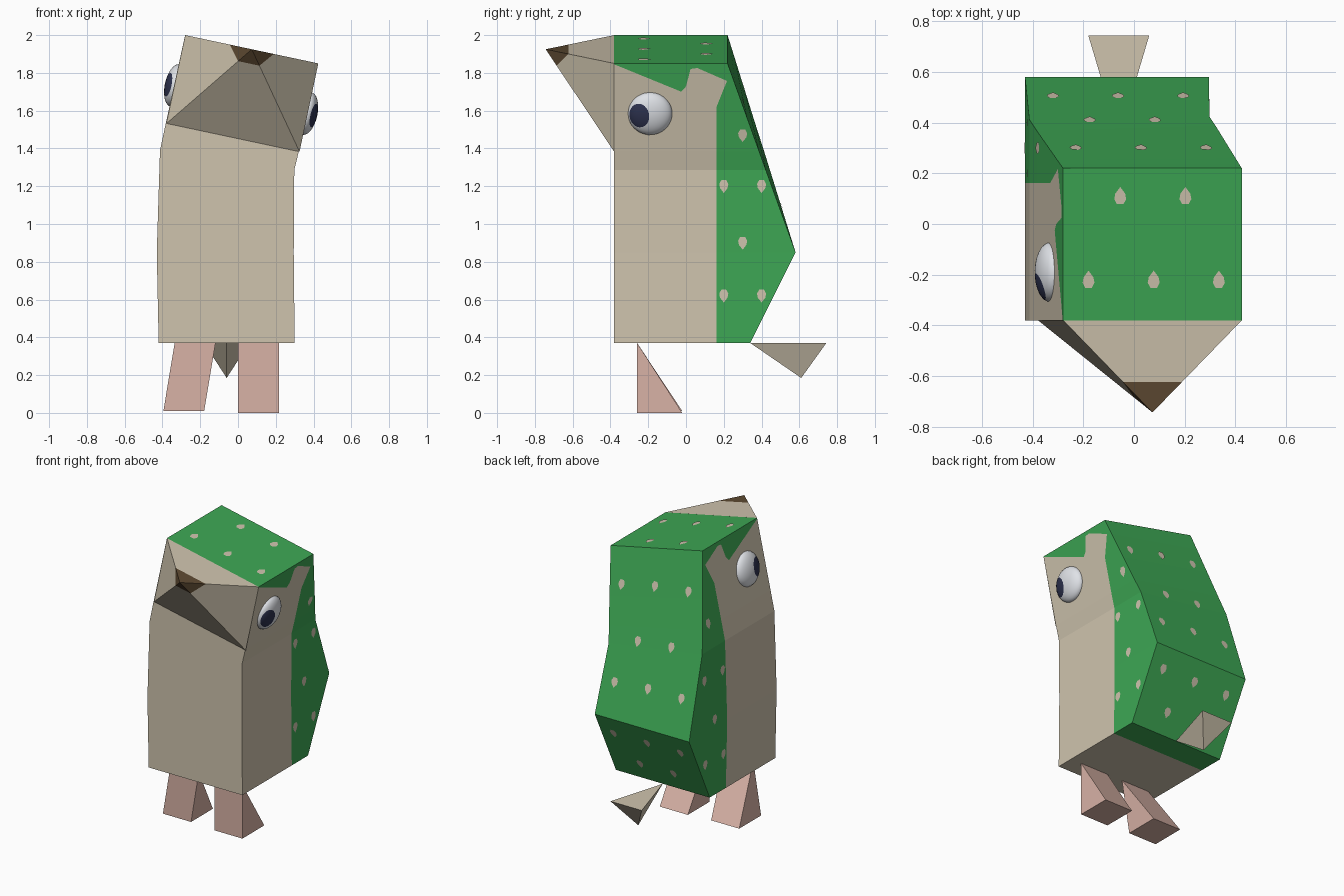
import bpy, bmesh, math
from mathutils import Vector, Matrix
from mathutils.bvhtree import BVHTree

if "Cube" in bpy.data.objects:
    bpy.data.objects.remove(bpy.data.objects["Cube"])


def material(name, rgb):
    m = bpy.data.materials.new(name)
    m.diffuse_color = [((c / 255 + 0.055) / 1.055) ** 2.4 for c in rgb] + [1]
    m.use_nodes = True
    m.node_tree.nodes["Principled BSDF"].inputs["Base Color"].default_value = m.diffuse_color
    return m


TAN = material("tan", (207, 196, 174))
GREEN = material("green", (61, 167, 84))
BROWN = material("dark brown", (94, 74, 50))
PINK = material("pink", (216, 178, 166))
WHITE = material("eye white", (226, 229, 234))
NAVY = material("navy", (46, 51, 80))


def finish(bm, name, mats, fix=True):
    if fix:
        bmesh.ops.recalc_face_normals(bm, faces=bm.faces)
    me = bpy.data.meshes.new(name)
    bm.to_mesh(me)
    bm.free()
    for m in mats:
        me.materials.append(m)
    ob = bpy.data.objects.new(name, me)
    bpy.context.collection.objects.link(ob)
    return ob


def hull(name, points, mat):
    bm = bmesh.new()
    for p in points:
        bm.verts.new(p)
    bmesh.ops.convex_hull(bm, input=bm.verts)
    return finish(bm, name, [mat])


def cut(bm, co, no):
    bmesh.ops.bisect_plane(bm, geom=bm.verts[:] + bm.edges[:] + bm.faces[:],
                           plane_co=co, plane_no=no, dist=1e-5)


# Tilted head frame: origin at the middle of the crown's front edge height
TILT = math.radians(12)
U = Vector((math.cos(TILT), 0, -math.sin(TILT)))
V = Vector((math.sin(TILT), 0, math.cos(TILT)))
Y = Vector((0, 1, 0))
CROWN = Vector((0.073, 0, 1.925))
FRONT = -0.38


def head(u, y, v):
    return CROWN + U * u + Y * y + V * v


# Body: stacked four-sided rings (left x, left z, right x, right z, left back y, right back y)
rings = [(-0.42, 0.37, 0.30, 0.37, 0.34, 0.34),
         (-0.43, 0.85, 0.295, 0.85, 0.58, 0.58),
         (-0.413, 1.39, 0.298, 1.285, 0.412, 0.423),
         (-0.383, 1.53, 0.322, 1.385, 0.367, 0.387),
         (-0.28, 2.0, 0.425, 1.85, 0.22, 0.22)]
bm = bmesh.new()
loops = []
for xl, zl, xr, zr, yl, yr in rings:
    loops.append([bm.verts.new(p) for p in ((xl, FRONT, zl), (xr, FRONT, zr),
                                            (xr, yr, zr), (xl, yl, zl))])
for a, b in zip(loops, loops[1:]):
    for i in range(4):
        j = (i + 1) % 4
        bm.faces.new((a[i], a[j], b[j], b[i]))
bm.faces.new(loops[0][::-1])
bm.faces.new(loops[-1])
bmesh.ops.recalc_face_normals(bm, faces=bm.faces)
tree = BVHTree.FromBMesh(bm)

# Cut the body along the outline of the tan mask (y, head height), then colour inside it
mask = [(-0.5, -0.005), (-0.38, -0.005), (-0.026, -0.153), (0.0, -0.125), (0.024, -0.03),
        (0.06, -0.025), (0.217, -0.095), (0.162, -0.235), (0.162, -3), (-0.5, -3)]
for (y0, v0), (y1, v1) in zip(mask[1:8], mask[2:9]):
    cut(bm, head(0, y0, v0), U.cross(Y * (y1 - y0) + V * (v1 - v0)))


def in_mask(y, v):
    inside = False
    for (y0, v0), (y1, v1) in zip(mask, mask[1:] + mask[:1]):
        if (v0 > v) != (v1 > v) and y < y0 + (v - v0) * (y1 - y0) / (v1 - v0):
            inside = not inside
    return inside


for f in bm.faces:
    c = f.calc_center_median()
    f.material_index = 0 if in_mask(c.y, (c - CROWN).dot(V)) else 1
finish(bm, "body", [TAN, GREEN])

# Beak: pyramid on the front of the head, with a dark tip
tl, tr = head(-0.36, FRONT, 0), head(0.36, FRONT, 0)
bl, br = head(-0.36, FRONT, -0.478), head(0.36, FRONT, -0.478)
tip = head(0, -0.743, 0)
bm = bmesh.new()
v = [bm.verts.new(p) for p in (tl, bl, br, tr, tip)]
for i in range(4):
    bm.faces.new((v[i], v[(i + 1) % 4], v[4]))
bm.faces.new(v[:4])
p, q, r = tl.lerp(tip, 0.67), tr.lerp(tip, 0.67), bl.lerp(tip, 0.84)
no = (q - p).cross(r - p)
if no.dot(tip - p) < 0:
    no.negate()
cut(bm, p, no)
for f in bm.faces:
    f.material_index = int((f.calc_center_median() - p).dot(no) > 1e-6)
finish(bm, "beak", [TAN, BROWN])

# Eyes: flattened balls, poles turned to the pupils
frame = Matrix((U, Y, V)).transposed().to_4x4()
for side, label in ((-1, "left"), (1, "right")):
    bm = bmesh.new()
    bmesh.ops.create_uvsphere(bm, u_segments=32, v_segments=16, radius=1)
    for f in bm.faces:
        f.material_index = int(f.calc_center_median().z > math.cos(math.radians(33.75)))
        f.smooth = True
    a = math.radians(36)
    look = Vector((side * math.cos(a), -math.sin(a), -0.03))
    turn = look.to_track_quat('Z', 'Y').to_matrix().to_4x4()
    bm.transform(Matrix.Translation(head(side * 0.357, -0.19, -0.272)) @ frame
                 @ Matrix.Diagonal((0.055, 0.117, 0.115, 1)) @ turn)
    finish(bm, label + "_eye", [WHITE, NAVY])

# Legs: wedges, the left one leaning
for label, x, lean, z in (("left_leg", -0.335, -0.06, 0.01), ("right_leg", 0.0, 0.0, 0.0)):
    pts = []
    for w in (0, 0.216):
        pts += [(x + w, -0.26, 0.372), (x + w + lean, -0.26, z), (x + w + lean, -0.02, z)]
    hull(label, pts, PINK)

# Tail: pointed wedge
hull("tail", [(-0.06, 0.34, 0.37), (-0.18, 0.743, 0.37), (0.06, 0.743, 0.37),
              (-0.06, 0.61, 0.185)], TAN)

# Spots: thin teardrops laid on the green surface
spots = bmesh.new()
drop = [(-0.013, 0.032), (-0.024, 0.012), (-0.02, -0.01), (0, -0.036),
        (0.02, -0.01), (0.024, 0.012), (0.013, 0.032)]


def spot(origin, direction):
    loc, n, _, _ = tree.ray_cast(Vector(origin), Vector(direction))
    if loc is None:
        return
    down = Vector((0, 1, 0)) if n.z > 0.9 else Vector((0, 0, -1))
    down = (down - n * down.dot(n)).normalized()
    across = n.cross(-down)
    f = spots.faces.new([spots.verts.new(loc + n * 0.003 - across * a - down * b)
                         for a, b in drop])
    f.normal_update()
    if f.normal.dot(n) < 0:
        f.normal_flip()


# crown and upper back, seen from above: row y, first x, count
for y, x, count in ((-0.22, -0.18, 3), (0.11, -0.055, 2), (0.30, -0.23, 3),
                    (0.41, -0.175, 2), (0.505, -0.32, 3)):
    for i in range(count):
        spot((x + i * 0.257, y, 3), (0, 0, -1))
# lower back, from below
for y, x, count in ((0.515, -0.32, 3), (0.405, -0.19, 2)):
    for i in range(count):
        spot((x + i * 0.257, y, -1), (0, 0, 1))
# both flanks
for s in (-1, 1):
    for y, z in ((0.2, 0.62), (0.4, 0.62), (0.3, 0.9), (0.2, 1.2), (0.4, 1.2), (0.3, 1.47)):
        spot((s * 2, y, z + (0.08 if s < 0 and z > 1.4 else 0)), (-s, 0, 0))
finish(spots, "spots", [TAN], fix=False)
